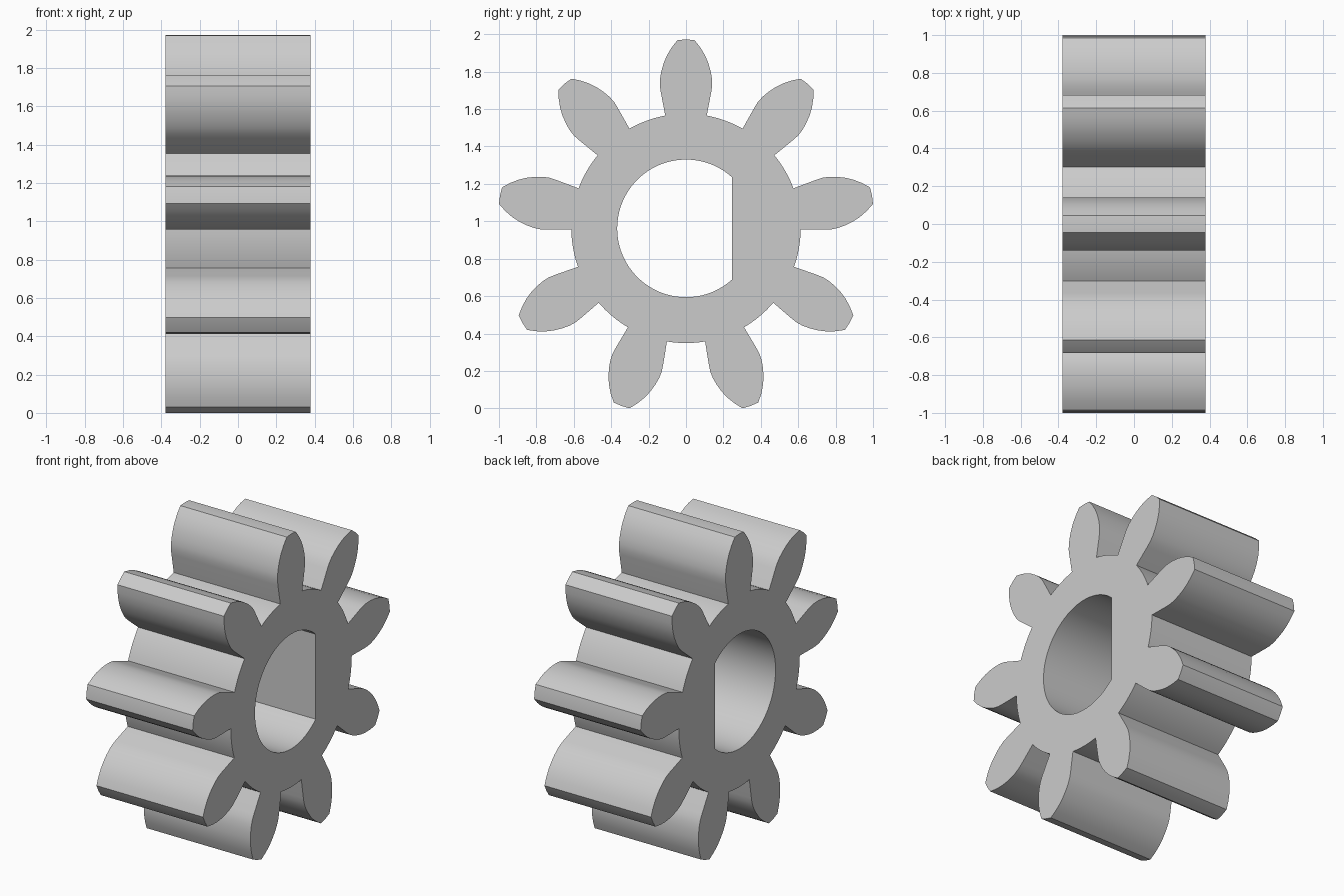
import bpy, bmesh, math
from mathutils import Vector

TEETH = 9
HALF_WIDTH = 0.378
CENTRE_Z = 0.962
ROOT_R, BORE_R, FLAT_Y = 0.613, 0.368, 0.247

cube = bpy.data.objects.get("Cube")
if cube:
    bpy.data.objects.remove(cube, do_unlink=True)

# One tooth flank: half width, distance from the axle
FLANK = [(0.111, 0.603), (0.135, 0.73), (0.14, 0.765), (0.139, 0.80), (0.132, 0.84),
         (0.119, 0.885), (0.102, 0.925), (0.076, 0.968), (0.045, 1.007)]


def gear_outline():
    """Teeth joined by arcs of the root circle, clockwise from the top."""
    points = []
    step = 2 * math.pi / TEETH
    root_half = math.atan2(*FLANK[0])
    tooth = [(-w, r) for w, r in FLANK] + [(0, 1.01)] + FLANK[::-1]
    for i in range(TEETH):
        a = i * step
        c, s = math.cos(a), math.sin(a)
        points += [(w * c + r * s, r * c - w * s) for w, r in tooth]
        for k in range(1, 8):
            b = a + root_half + (step - 2 * root_half) * k / 8
            points.append((ROOT_R * math.sin(b), ROOT_R * math.cos(b)))
    return points


def bore_outline():
    """Round bore with one flat side."""
    start = math.acos(FLAT_Y / BORE_R)
    n = 56
    angles = [start + (2 * math.pi - 2 * start) * k / n for k in range(n + 1)]
    return [(BORE_R * math.cos(a), BORE_R * math.sin(a)) for a in angles]


# Fill between the two outlines, then extrude across the width
bm = bmesh.new()
for outline in (gear_outline(), bore_outline()):
    verts = [bm.verts.new((-HALF_WIDTH, y, z + CENTRE_Z)) for y, z in outline]
    for i, v in enumerate(verts):
        bm.edges.new((v, verts[i - 1]))
bmesh.ops.triangle_fill(bm, use_beauty=True, use_dissolve=False,
                        edges=bm.edges[:], normal=Vector((1, 0, 0)))
side = bmesh.ops.extrude_face_region(bm, geom=bm.faces[:], use_keep_orig=True)
bmesh.ops.translate(bm, vec=(2 * HALF_WIDTH, 0, 0),
                    verts=[g for g in side["geom"] if isinstance(g, bmesh.types.BMVert)])
bmesh.ops.recalc_face_normals(bm, faces=bm.faces[:])
mesh = bpy.data.meshes.new("pinion_gear")
bm.to_mesh(mesh)
bm.free()

gear = bpy.data.objects.new("pinion_gear", mesh)
bpy.context.collection.objects.link(gear)

# Plain grey
grey = bpy.data.materials.new("grey")
grey.use_nodes = True
colour = (0.6, 0.6, 0.6, 1)
grey.diffuse_color = colour
grey.node_tree.nodes["Principled BSDF"].inputs["Base Color"].default_value = colour
mesh.materials.append(grey)

bpy.ops.object.select_all(action="DESELECT")
gear.select_set(True)
bpy.context.view_layer.objects.active = gear
bpy.ops.object.shade_smooth_by_angle(angle=math.radians(25))
